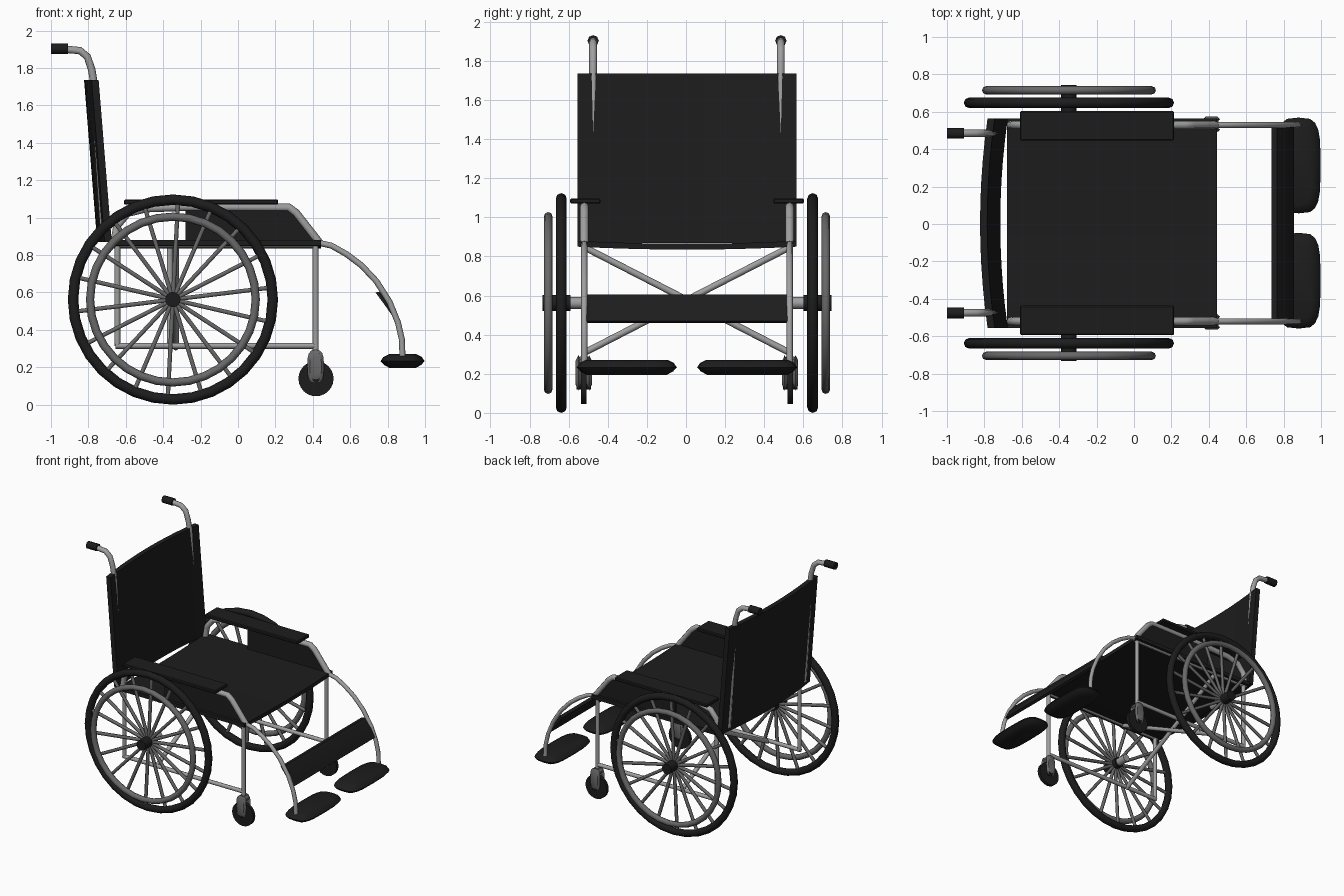
import bpy, bmesh, math
from mathutils import Vector, Matrix

if "Cube" in bpy.data.objects:
    bpy.data.objects.remove(bpy.data.objects["Cube"])

CY = 0.005                      # mirror plane of the chair
WX, WZ, WR = -0.348, 0.562, 0.562   # big wheel centre and radius


def mat(name, v):
    m = bpy.data.materials.new(name)
    m.diffuse_color = (v, v, v, 1)
    m.use_nodes = True
    m.node_tree.nodes["Principled BSDF"].inputs["Base Color"].default_value = m.diffuse_color
    return m


BLACK, DARK, GREY = mat("black", 0.012), mat("dark_grey", 0.14), mat("tube_grey", 0.35)


def finish(ob, name, m, angle=50):
    ob.name = name
    ob.data.materials.clear()
    ob.data.materials.append(m)
    bpy.ops.object.select_all(action='DESELECT')
    ob.select_set(True)
    bpy.context.view_layer.objects.active = ob
    if angle:
        bpy.ops.object.shade_smooth_by_angle(angle=math.radians(angle))
    return ob


def from_bm(bm, name, m, angle=50):
    bmesh.ops.recalc_face_normals(bm, faces=bm.faces)
    me = bpy.data.meshes.new(name)
    bm.to_mesh(me)
    bm.free()
    ob = bpy.data.objects.new(name, me)
    bpy.context.collection.objects.link(ob)
    return finish(ob, name, m, angle)


def tube(name, pts, r, m=GREY):
    cu = bpy.data.curves.new(name, 'CURVE')
    cu.dimensions = '3D'
    cu.bevel_depth, cu.bevel_resolution, cu.use_fill_caps = r, 2, True
    sp = cu.splines.new('POLY')
    sp.points.add(len(pts) - 1)
    for p, c in zip(sp.points, pts):
        p.co = (*c, 1)
    ob = bpy.data.objects.new(name, cu)
    bpy.context.collection.objects.link(ob)
    bpy.ops.object.select_all(action='DESELECT')
    ob.select_set(True)
    bpy.context.view_layer.objects.active = ob
    bpy.ops.object.convert(target='MESH')
    return finish(bpy.context.object, name, m)


def side_tube(name, xz, y, r, m=GREY):
    return tube(name, [(x, y, z) for x, z in xz], r, m)


def box(name, lo, hi, m, bevel=0.0):
    bm = bmesh.new()
    bmesh.ops.create_cube(bm, size=1)
    for v in bm.verts:
        v.co = [a + (c + 0.5) * (b - a) for a, b, c in zip(lo, hi, v.co)]
    if bevel:
        bmesh.ops.bevel(bm, geom=bm.edges[:], offset=bevel, segments=1, affect='EDGES')
    return from_bm(bm, name, m, 20)


def cyl_y(name, x, z, r, y0, y1, m, seg=16):
    bpy.ops.mesh.primitive_cylinder_add(vertices=seg, radius=r, depth=abs(y1 - y0),
                                        location=(x, (y0 + y1) / 2, z), rotation=(math.pi / 2, 0, 0))
    return finish(bpy.context.object, name, m)


def ring(name, y, R, r, m):
    bpy.ops.mesh.primitive_torus_add(major_segments=32, minor_segments=8, major_radius=R, minor_radius=r,
                                     location=(WX, y, WZ), rotation=(math.pi / 2, 0, 0))
    return finish(bpy.context.object, name, m)


def sheet(name, rows, thick, m):
    """Thick cloth from rows of points, offset along thick."""
    bm = bmesh.new()
    grid = [[bm.verts.new(p) for p in row] for row in rows]
    for a, b in zip(grid, grid[1:]):
        for i in range(len(a) - 1):
            bm.faces.new((a[i], a[i + 1], b[i + 1], b[i]))
    geo = bmesh.ops.extrude_face_region(bm, geom=bm.faces[:], use_keep_orig=True)
    for v in geo['geom']:
        if isinstance(v, bmesh.types.BMVert):
            v.co += Vector(thick)
    return from_bm(bm, name, m, 40)


def plate(name, outline, y0, y1, m):
    """Flat side plate from an x-z outline."""
    bm = bmesh.new()
    f = bm.faces.new([bm.verts.new((x, y0, z)) for x, z in outline])
    geo = bmesh.ops.extrude_face_region(bm, geom=[f], use_keep_orig=True)
    for v in geo['geom']:
        if isinstance(v, bmesh.types.BMVert):
            v.co.y = y1
    return from_bm(bm, name, m, 30)


def superloop(cx, cy, a, b, n=20, k=0.55):
    out = []
    for i in range(n):
        t = 2 * math.pi * i / n
        c, s = math.cos(t), math.sin(t)
        out.append((cx + a * math.copysign(abs(c) ** k, c), cy + b * math.copysign(abs(s) ** k, s)))
    return out


def loft(name, loops, m, angle=35):
    bm = bmesh.new()
    rings = [[bm.verts.new(p) for p in lp] for lp in loops]
    n = len(rings[0])
    for a, b in zip(rings, rings[1:]):
        for i in range(n):
            bm.faces.new((a[i], a[(i + 1) % n], b[(i + 1) % n], b[i]))
    bm.faces.new(rings[0])
    bm.faces.new(rings[-1])
    return from_bm(bm, name, m, angle)


ts = [i / 5 - 1 for i in range(11)]

# sagging seat and bowed backrest
sheet("seat", [[(x, CY + 0.56 * t, 0.85 - 0.015 * (1 - t * t)) for t in ts] for x in (-0.68, 0.445)],
      (0, 0, 0.03), BLACK)
sheet("backrest", [[(x - 0.04 * (1 - t * t), CY + 0.56 * t, z) for t in ts]
                   for x, z in ((-0.675, 0.87), (-0.745, 1.735))], (-0.038, 0, 0), BLACK)

# calf strap between the leg tubes
box_pts = [(0.735, 0.6), (0.765, 0.605), (0.82, 0.54), (0.855, 0.47), (0.835, 0.46), (0.79, 0.525)]
plate("calf_strap", box_pts, CY - 0.515, CY + 0.515, BLACK)

# crossed folding braces
for s in (1, -1):
    x = WX + 0.015 * s
    tube("cross_brace", [(x, CY - 0.53 * s, 0.85), (x, CY + 0.53 * s, 0.305)], 0.017)

for s in (1, -1):
    Y = lambda v: CY + s * v

    # big wheel: tyre, push rim, hub, axle, spokes
    ring("tyre", Y(0.643), WR - 0.028, 0.028, BLACK)
    ring("push_rim", Y(0.71), 0.443, 0.022, DARK)
    cyl_y("hub", WX, WZ, 0.041, Y(0.595), Y(0.738), BLACK)
    cyl_y("axle", WX, WZ, 0.03, Y(0.51), Y(0.6), GREY)
    bm = bmesh.new()
    for i in range(18):
        a = math.radians(3 + 20 * i)
        M = (Matrix.Translation((WX, Y(0.643), WZ)) @ Matrix.Rotation(a, 4, 'Y')
             @ Matrix.Translation((0, 0, 0.27)))
        bmesh.ops.create_cone(bm, cap_ends=True, segments=6, radius1=0.013, radius2=0.013,
                              depth=0.49, matrix=M)
    from_bm(bm, "spokes", DARK, 65)

    # side frame
    y = Y(0.525)
    side_tube("rear_post", [(-0.645, 0.315), (-0.645, 0.87)], y, 0.016)
    side_tube("front_post", [(0.415, 0.27), (0.415, 0.87)], y, 0.016)
    side_tube("lower_rail", [(-0.655, 0.315), (0.42, 0.315)], y, 0.016)
    side_tube("seat_rail", [(-0.67, 0.855), (0.43, 0.855)], y, 0.016)
    side_tube("arm_tube", [(-0.66, 0.87), (-0.645, 0.96), (-0.59, 1.025), (-0.49, 1.05), (-0.3, 1.057),
                           (0.27, 1.055), (0.31, 1.025), (0.435, 0.865)], y, 0.022)
    side_tube("leg_tube", [(0.42, 0.868), (0.5, 0.85), (0.58, 0.805), (0.66, 0.745), (0.74, 0.66),
                           (0.81, 0.55), (0.855, 0.44), (0.876, 0.35), (0.88, 0.24)], y, 0.016)
    plate("side_panel", [(-0.28, 0.86), (0.43, 0.86), (0.27, 1.045), (-0.28, 1.045)],
          Y(0.515), Y(0.535), BLACK)

    # armrest pad
    box("armrest", (-0.61, Y(0.52) - 0.078, 1.07), (0.215, Y(0.52) + 0.078, 1.097), BLACK, 0.006)

    # push handle with grip
    yh = Y(0.48)
    side_tube("push_handle", [(-0.715, 0.9), (-0.77, 1.72), (-0.782, 1.79), (-0.805, 1.86),
                              (-0.845, 1.893), (-0.92, 1.9)], yh, 0.02)
    side_tube("grip", [(-0.91, 1.903), (-1.0, 1.903)], yh, 0.029, BLACK)

    # caster wheel and fork
    bpy.ops.mesh.primitive_cylinder_add(vertices=24, radius=0.094, depth=0.026,
                                        location=(0.417, Y(0.528), 0.139), rotation=(math.pi / 2, 0, 0))
    finish(bpy.context.object, "caster_wheel", BLACK)
    cyl_y("caster_axle", 0.417, 0.139, 0.02, Y(0.49), Y(0.566), BLACK, 12)
    fork = [(x, z) for x, z in superloop(0.415, 0.205, 0.045, 0.09, 16, 0.7)]
    for d in (-1, 1):
        yc = Y(0.528) + d * 0.028
        loft("caster_fork", [[(0.415 + (x - 0.415) * k, yc + o, 0.205 + (z - 0.205) * k) for x, z in fork]
                             for o, k in ((-0.013, 0.7), (0, 1), (0.013, 0.7))], DARK)
    box("fork_crown", (0.378, Y(0.528) - 0.036, 0.243), (0.452, Y(0.528) + 0.036, 0.288), DARK, 0.015)

    # foot plate
    loops = []
    for z, d in ((0.195, 0.05), (0.213, 0.018), (0.233, 0), (0.255, 0.015), (0.27, 0.045)):
        loops.append([(px, py, z) for px, py in superloop(0.88, Y(0.308), 0.118 - d, 0.256 - d)])
    loft("foot_plate", loops, BLACK)
